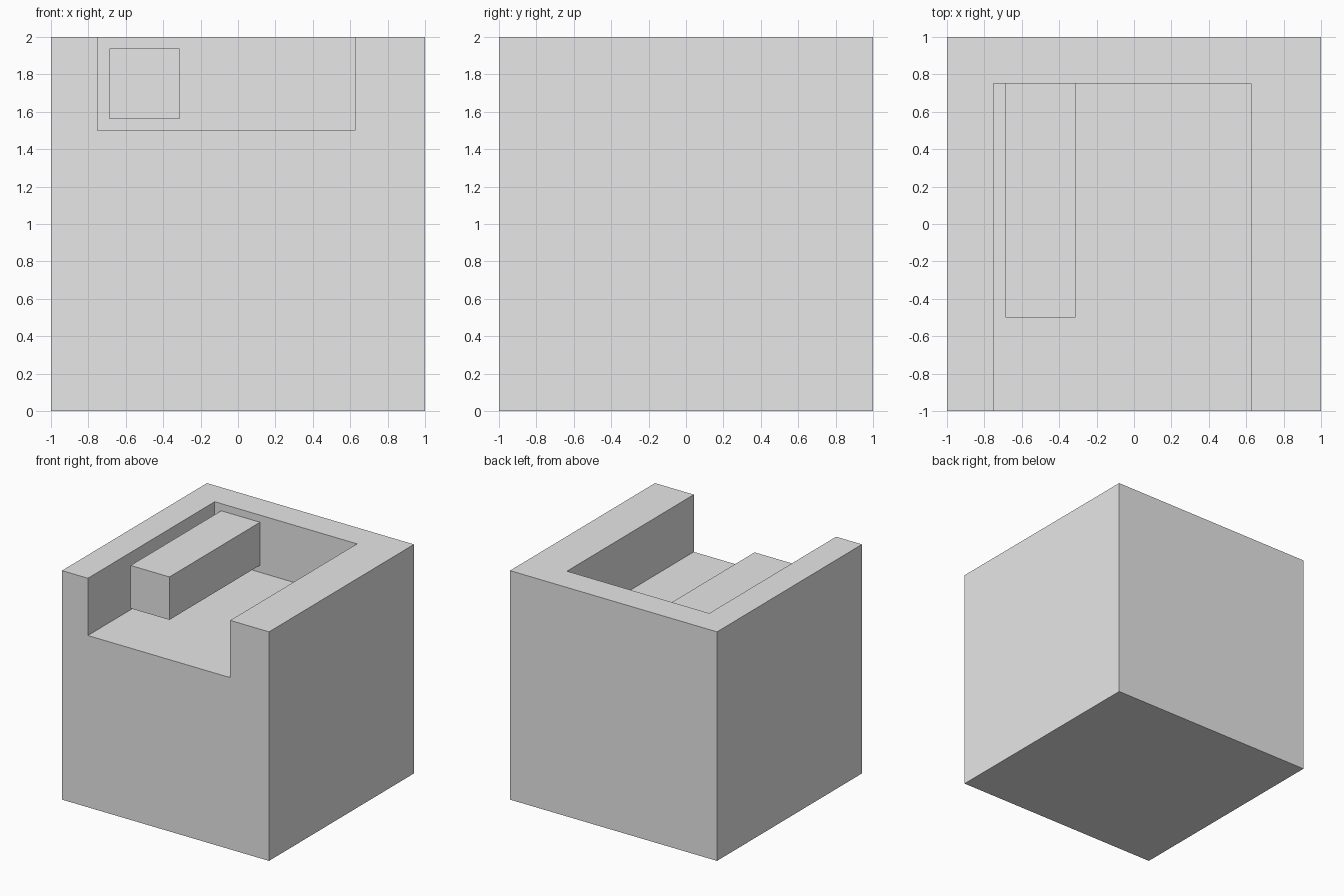
import bpy
from mathutils import Vector

default = bpy.data.objects.get("Cube")
if default:
    bpy.data.objects.remove(default, do_unlink=True)

# Single flat grey
grey = bpy.data.materials.new("light_grey")
grey.use_nodes = True
colour = (0.8, 0.8, 0.8, 1)
grey.diffuse_color = colour
grey.node_tree.nodes["Principled BSDF"].inputs["Base Color"].default_value = colour


def box(name, low, high):
    """Box spanning two opposite corners."""
    low, high = Vector(low), Vector(high)
    bpy.ops.mesh.primitive_cube_add(size=1, location=(low + high) / 2)
    obj = bpy.context.object
    obj.name = name
    obj.scale = high - low
    bpy.ops.object.transform_apply(location=False, rotation=False, scale=True)
    obj.data.materials.append(grey)
    return obj


def boolean(target, tool, operation):
    mod = target.modifiers.new(operation.lower(), "BOOLEAN")
    mod.operation = operation
    mod.solver = "EXACT"
    mod.object = tool
    bpy.context.view_layer.objects.active = target
    bpy.ops.object.modifier_apply(modifier=mod.name)
    bpy.data.objects.remove(tool, do_unlink=True)


# Solid body with a pocket open to the front and top
body = box("body", (-1, -1, 0), (1, 1, 2))
pocket = box("pocket_cutter", (-0.75, -1.2, 1.5), (0.625, 0.75, 2.2))
boolean(body, pocket, "DIFFERENCE")

# Square bar cantilevered from the pocket's back wall, clear of the floor
bar = box("cantilever_bar", (-0.6875, -0.5, 1.5625), (-0.3125, 0.85, 1.9375))
boolean(body, bar, "UNION")
body.name = "body_with_bar"
